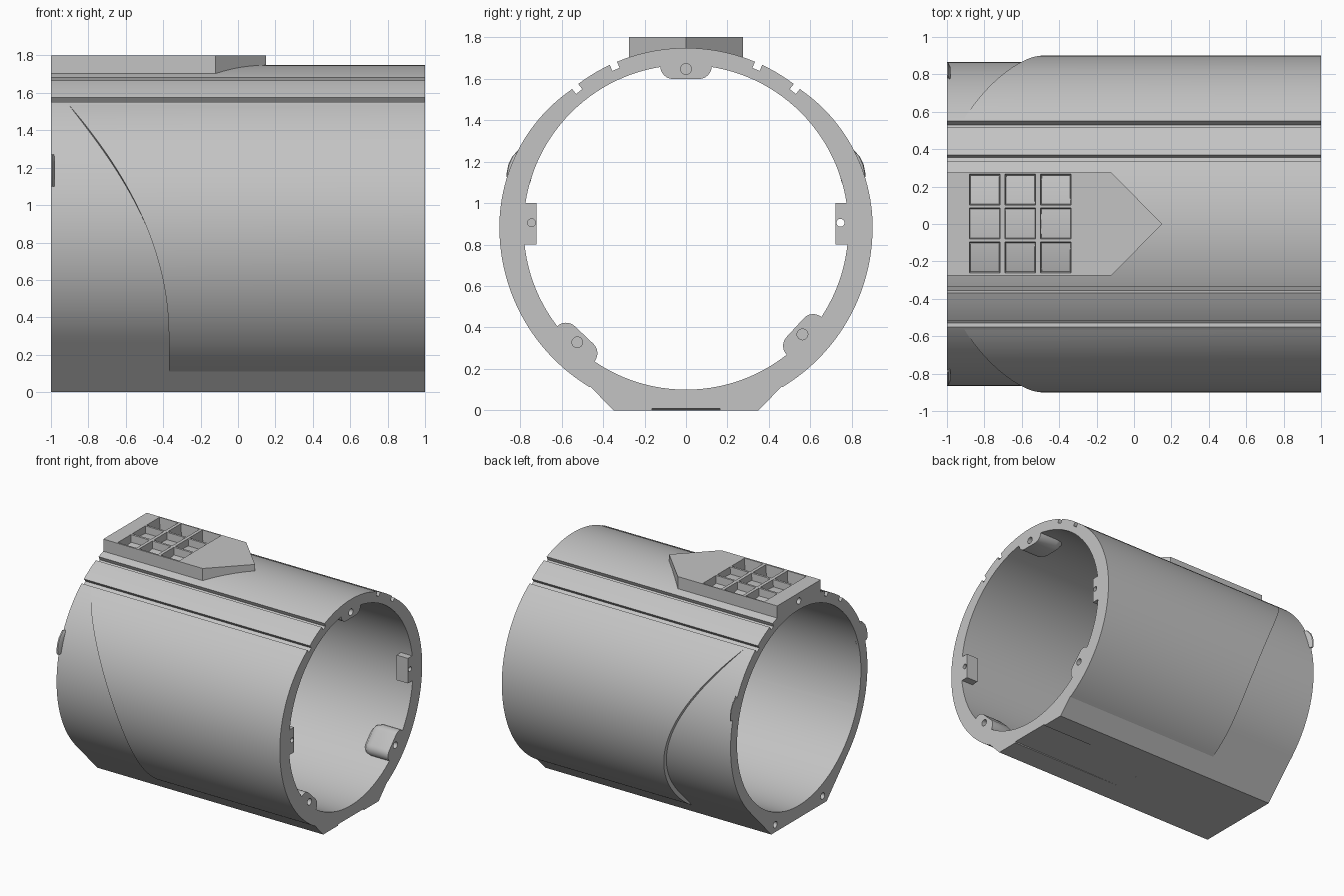
import bpy, bmesh
from math import sin, cos, radians, pi

if "Cube" in bpy.data.objects:
    bpy.data.objects.remove(bpy.data.objects["Cube"])

CZ, R_OUT, R_IN = 0.883, 0.865, 0.783   # tube axis height and radii

grey = bpy.data.materials.new("plain_grey")
grey.diffuse_color = (0.55, 0.55, 0.55, 1)
grey.use_nodes = True
grey.node_tree.nodes["Principled BSDF"].inputs["Base Color"].default_value = grey.diffuse_color


def loft(name, rings):
    """Solid through a list of closed rings with equal point counts."""
    bm = bmesh.new()
    vs = [[bm.verts.new(p) for p in r] for r in rings]
    n = len(rings[0])
    for a, b in zip(vs, vs[1:]):
        for i in range(n):
            j = (i + 1) % n
            bm.faces.new((a[i], a[j], b[j], b[i]))
    bm.faces.new(vs[0])
    bm.faces.new(vs[-1])
    bmesh.ops.recalc_face_normals(bm, faces=bm.faces)
    me = bpy.data.meshes.new(name)
    bm.to_mesh(me)
    bm.free()
    me.materials.append(grey)
    ob = bpy.data.objects.new(name, me)
    bpy.context.collection.objects.link(ob)
    return ob


def prism_x(name, yz, x0, x1):
    return loft(name, [[(x, y, z) for y, z in yz] for x in (x0, x1)])


def rod(name, y, z, r, x0, x1, n=24):
    return prism_x(name, [(y + r * cos(2 * pi * i / n), z + r * sin(2 * pi * i / n))
                          for i in range(n)], x0, x1)


def polar(a, r):
    """Point (y, z) at angle a in degrees around the tube axis."""
    return r * cos(radians(a)), CZ + r * sin(radians(a))


def radial(a, u, v):
    """Point v outward along angle a and u sideways from it."""
    c, s = cos(radians(a)), sin(radians(a))
    return v * c - u * s, CZ + v * s + u * c


cutters = []


def cut(target, tools):
    for t in tools:
        m = target.modifiers.new("cut", 'BOOLEAN')
        m.operation, m.solver, m.object = 'DIFFERENCE', 'EXACT', t
        bpy.context.view_layer.objects.active = target
        bpy.ops.object.modifier_apply(modifier=m.name)
        if t not in cutters:
            cutters.append(t)


# Tube body: round section on a flat foot with 45 degree sides
outline = [polar(-45 + 270 * i / 108, R_OUT) for i in range(109)]
outline += [(-0.35, 0), (0.35, 0)]
tube = prism_x("tube_body", outline, -1, 1)
bore = rod("bore_cutter", 0, CZ, R_IN, -1.1, 1.1, 128)

# Lengthwise grooves beside the top
grooves = []
for a in (51.8, 66.1, 113.9, 128.2):
    sec = [radial(a, u, v) for u, v in ((-.019, .833), (.019, .833), (.019, .92), (-.019, .92))]
    grooves.append(prism_x("groove_cutter", sec, -1.1, 1.1))

# Shallow sloping recess under the foot
recess = loft("recess_cutter", [[(x, -.165, -.05), (x, .165, -.05), (x, .165, h), (x, -.165, h)]
                                for x, h in ((1.05, .0105), (0, .0001))])

# Screw holes in the left end
foot_holes = [rod("hole_cutter", s * .3, .06, .025, -1.1, -.9) for s in (-1, 1)]
top_hole = rod("hole_cutter", 0, 1.735, .025, -1.1, -.92)
cut(tube, [bore] + grooves + [recess] + foot_holes + [top_hole])

# Screw bosses inside the right end, tapering back into the wall
for name, a in (("top_boss", 90), ("lower_boss_back", -42.6), ("lower_boss_front", -133.4)):
    arc = [(sx * .062 + .062 * cos(radians(t)), .777 + .062 * sin(radians(t)))
           for sx, t0 in ((-1, 180), (1, 270)) for t in range(t0, t0 + 91, 15)]
    sec = [(-.124, .81)] + arc + [(.124, .81)]
    rings = []
    for x, lift, w in ((1, 0, 1), (.84, 0, 1), (.79, .02, .92), (.74, .08, .75)):
        rings.append([(x, *radial(a, u * w, min(v + lift, .82 + lift * .1))) for u, v in sec])
    boss = loft(name, rings)
    hy, hz = radial(a, 0, .763)
    hole = rod("hole_cutter", hy, hz, .026, .88, 1.1)
    cut(boss, [hole])
    cut(tube, [hole])

# Square side blocks inside the right end
for s, end in ((-1, .94), (1, .85)):
    sec = [(s * y, z) for y, z in ((.72, .8), (.80, .8), (.80, 1.0), (.72, 1.0))]
    block = prism_x("side_block", sec, .9, 1)
    cut(block, [rod("hole_cutter", s * .745, .905, .019, end, 1.1)])

# Raised side shells with a curved leading edge, and small end nubs
for s in (-1, 1):
    rings = []
    for i in range(57):
        a = -59 + 109 * i / 56
        y, z = polar(a, .9 - .036 * (max(a, 0) / 50) ** 2)
        yi, zi = polar(a, .845)
        f = -.37 - .35 * max(z - .3, 0) ** 2
        rings.append([(f, s * yi, zi), (f, s * y, z), (1, s * y, z), (1, s * yi, zi)])
    loft("side_shell", rings)
    nub = [(.78, 1.1), (.862, 1.1), (.866, 1.14), (.857, 1.185), (.838, 1.225), (.795, 1.27), (.75, 1.22)]
    loft("end_nub", [[(x, s * (y - d), z) for y, z in nub] for x, d in ((-1, 0), (-.992, .004), (-.98, .03))])

# Pointed top plate with a grid of nine pockets
plan = [(-1, -.275), (-.12, -.275), (.15, 0), (-.12, .275), (-1, .275)]
plate = loft("top_plate", [[(x, y, z) for x, y in plan] for z in (1.69, 1.8)])
pockets = []
for cx in (-.798, -.608, -.418):
    for cy in (-.179, .003, .184):
        pockets.append(loft("pocket_cutter", [
            [(cx + sx * h, cy + sy * h, z) for sx, sy in ((-1, -1), (1, -1), (1, 1), (-1, 1))]
            for z, h in ((1.66, .071), (1.81, .083))]))
cut(plate, pockets + [top_hole])

# Remove cutters and smooth the rounded faces
for c in cutters:
    bpy.data.objects.remove(c, do_unlink=True)
for ob in bpy.context.collection.objects:
    ob.select_set(True)
bpy.context.view_layer.objects.active = tube
bpy.ops.object.shade_smooth_by_angle(angle=radians(30))
